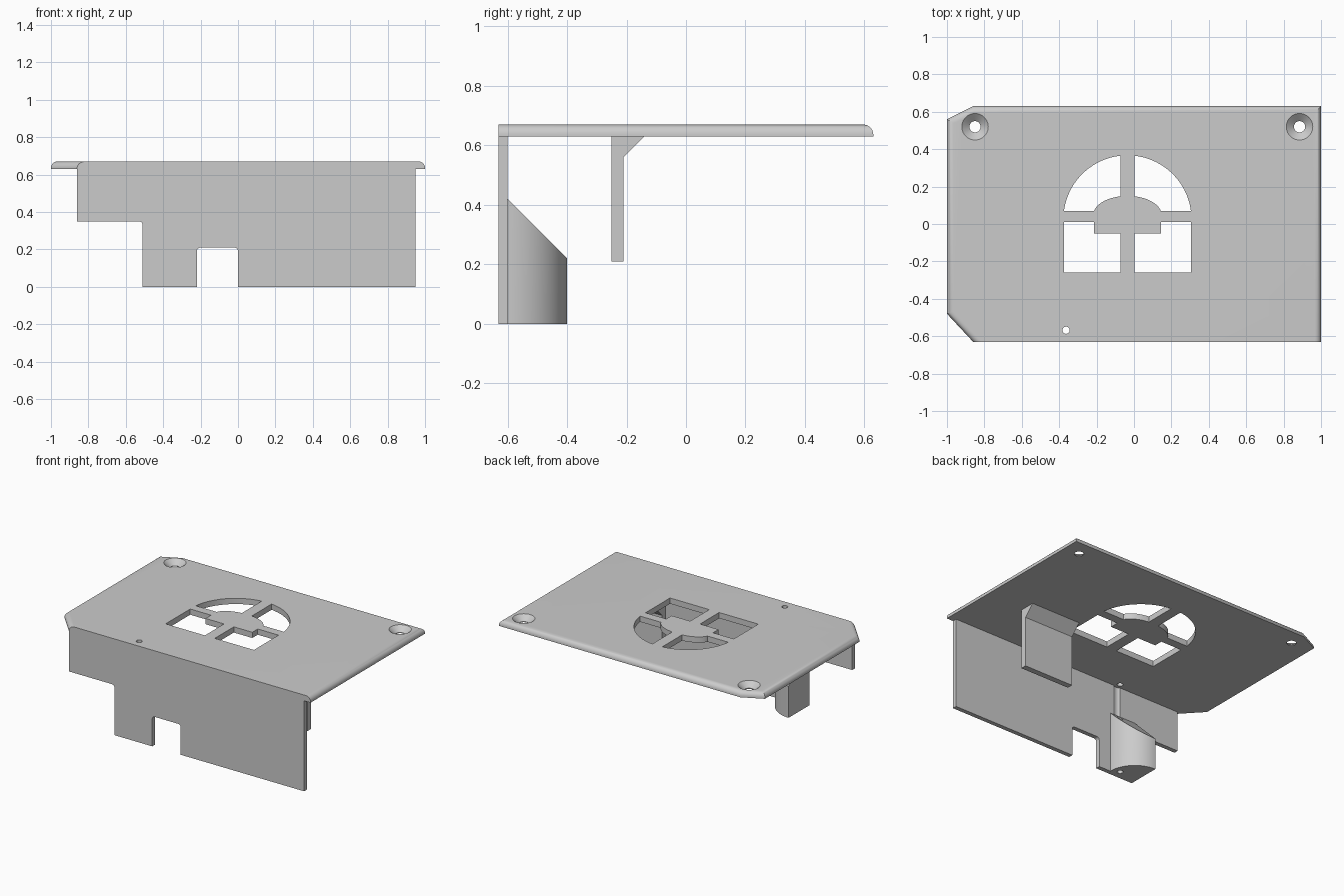
import bpy, bmesh
from math import cos, sin, pi, sqrt, radians
from mathutils import Vector

cube = bpy.data.objects.get("Cube")
if cube:
    bpy.data.objects.remove(cube, do_unlink=True)

grey = bpy.data.materials.new("light grey plastic")
grey.use_nodes = True
COLOUR = (0.6, 0.6, 0.6, 1)
grey.diffuse_color = COLOUR
grey.node_tree.nodes["Principled BSDF"].inputs["Base Color"].default_value = COLOUR

UNDER, TOP = 0.63, 0.67      # plate faces
FRONT, INNER = -0.63, -0.60  # wall faces


def finish(bm, name):
    bmesh.ops.recalc_face_normals(bm, faces=bm.faces[:])
    mesh = bpy.data.meshes.new(name)
    bm.to_mesh(mesh)
    bm.free()
    mesh.materials.append(grey)
    ob = bpy.data.objects.new(name, mesh)
    bpy.context.collection.objects.link(ob)
    return ob


def prism(points, start, depth):
    """Extrude a closed 3D outline along the given vector."""
    bm = bmesh.new()
    face = bm.faces.new([bm.verts.new(p) for p in points])
    new = bmesh.ops.extrude_face_region(bm, geom=[face])["geom"]
    verts = [v for v in new if isinstance(v, bmesh.types.BMVert)]
    bmesh.ops.translate(bm, verts=verts, vec=depth)
    bmesh.ops.translate(bm, verts=bm.verts[:], vec=start)
    return bm


def cone(x, y, z0, z1, r0, r1, name="cutter"):
    bm = bmesh.new()
    bmesh.ops.create_cone(bm, cap_ends=True, segments=40, radius1=r0, radius2=r1, depth=z1 - z0)
    bmesh.ops.translate(bm, verts=bm.verts[:], vec=(x, y, (z0 + z1) / 2))
    return finish(bm, name)


def cut(ob, cutter):
    mod = ob.modifiers.new("cut", "BOOLEAN")
    mod.operation, mod.solver, mod.object = "DIFFERENCE", "EXACT", cutter
    cutter.hide_render = True
    select(ob)
    bpy.ops.object.modifier_apply(modifier=mod.name)
    bpy.data.objects.remove(cutter, do_unlink=True)


def select(ob):
    bpy.ops.object.select_all(action="DESELECT")
    ob.select_set(True)
    bpy.context.view_layer.objects.active = ob


def smooth(ob):
    select(ob)
    bpy.ops.object.shade_smooth_by_angle(angle=radians(30))


# Top plate: clipped corners, upper rim rounded except along the front
outline = [(-0.86, -0.63), (1, -0.63), (1, 0.63), (-0.86, 0.63), (-1, 0.56), (-1, -0.48)]
bm = prism([(x, y, 0) for x, y in outline], (0, 0, UNDER), (0, 0, TOP - UNDER))
rim = [e for e in bm.edges if all(v.co.z > 0.65 for v in e.verts)
       and not all(v.co.y < FRONT + 0.01 for v in e.verts)]
bmesh.ops.bevel(bm, geom=rim, offset=0.034, segments=7, profile=0.5, affect="EDGES")
plate = finish(bm, "top_plate")

# Countersunk screw holes
for x in (-0.85, 0.885):
    cut(plate, cone(x, 0.52, UNDER - 0.02, TOP + 0.01, 0.03, 0.03))
    cut(plate, cone(x, 0.52, UNDER + 0.005, TOP + 0.001, 0.03, 0.072))

# Arched window openings, left by a cross of bars and a domed hub
MID, R, BAR, SILL = -0.035, 0.34, 0.038, 0.07


def arc(cy, rx, ry, n=20):
    """Ellipse arc from the sill line up to the vertical bar, as offsets from the middle."""
    out = []
    x0 = rx * sqrt(1 - ((SILL - cy) / ry) ** 2)
    for i in range(n + 1):
        t = (1 - cos(pi / 2 * i / n))
        x = x0 + (BAR - x0) * sin(t * pi / 2)
        out.append((x, cy + ry * sqrt(1 - (x / rx) ** 2)))
    return out


upper = arc(0.027, R + 0.002, R) + arc(0.05, 0.182, 0.1)[::-1]
lower = [(BAR, -0.26), (R, -0.26), (R, 0.01), (0.18, 0.01), (0.18, -0.05), (BAR, -0.05)]
for side in (-1, 1):
    for shape in (upper, lower):
        pts = [(MID + side * x, y, 0) for x, y in shape]
        cut(plate, finish(prism(pts, (0, 0, 0.6), (0, 0, 0.1)), "cutter"))

# Front wall with a step and a notch, inner corners filleted
profile = [(-0.86, UNDER), (-0.86, 0.35), (-0.51, 0.35), (-0.51, 0), (-0.22, 0), (-0.22, 0.21),
           (0, 0.21), (0, 0), (0.95, 0), (0.95, UNDER)]
bm = prism([(x, 0, z) for x, z in profile], (0, FRONT, 0), (0, INNER - FRONT, 0))
fillets = [e for e in bm.edges if abs(e.verts[0].co.y - e.verts[1].co.y) > 0.01
           and 0.1 < e.verts[0].co.z < 0.5 and e.verts[0].co.x > -0.8]
bmesh.ops.bevel(bm, geom=fillets, offset=0.02, segments=5, profile=0.5, affect="EDGES")
wall = finish(bm, "front_wall")

# Quarter-round post behind the wall with a sloped top
PX, PR = -0.51, 0.2
quarter = [(PX, INNER, 0)] + [(PX + PR * cos(a), INNER + PR * sin(a), 0)
                              for a in [pi / 2 * i / 24 for i in range(25)]]
bm = prism(quarter, (0, 0, 0), (0, 0, 0.42))
for v in bm.verts:
    if v.co.z > 0.1:
        v.co.z = 0.42 - (v.co.y - INNER)
post = finish(bm, "corner_post")

# Narrow vertical bore through plate and post, with a shallow groove in the wall
HX, HY = -0.363, -0.568
for ob in (plate, post):
    cut(ob, cone(HX, HY, -0.05, 0.75, 0.019, 0.019))
cut(wall, cone(HX, HY, 0.4, 0.7, 0.042, 0.042))

# Hanging tab with a sloped gusset under the plate
tab_profile = [(-0.25, UNDER), (-0.25, 0.21), (-0.21, 0.21), (-0.21, 0.56), (-0.14, UNDER)]
tab = finish(prism([(0, y, z) for y, z in tab_profile], (0.33, 0, 0), (0.38, 0, 0)), "hanging_tab")

for ob in (plate, wall, post, tab):
    smooth(ob)
